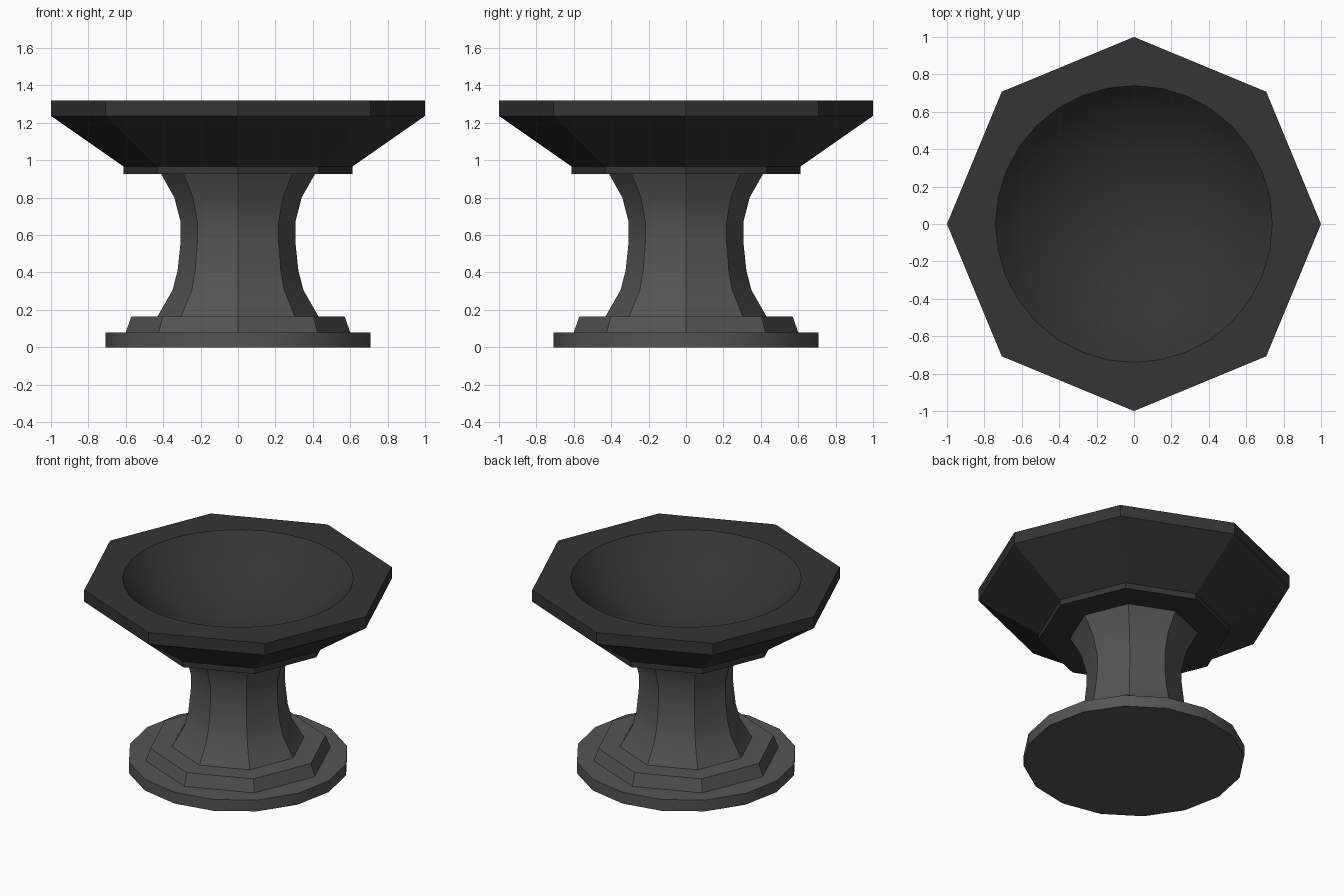
import bpy, bmesh, math

if "Cube" in bpy.data.objects:
    bpy.data.objects.remove(bpy.data.objects["Cube"])


def make_grey(name, v):
    mat = bpy.data.materials.new(name)
    mat.diffuse_color = (v, v, v, 1)
    mat.use_nodes = True
    mat.node_tree.nodes["Principled BSDF"].inputs["Base Color"].default_value = mat.diffuse_color
    return mat


dark = make_grey("dark_stone", 0.035)
stone = make_grey("stone", 0.09)


def loft(bm, profile, n):
    """Stack n-sided rings of (radius, z), skin them and return the rings."""
    rings = [[bm.verts.new((r * math.cos(math.tau * i / n),
                            r * math.sin(math.tau * i / n), z))
              for i in range(n)] for r, z in profile]
    for a, b in zip(rings, rings[1:]):
        for i in range(n):
            j = (i + 1) % n
            bm.faces.new((a[i], a[j], b[j], b[i]))
    return rings


def finish(bm, name, mat):
    bmesh.ops.recalc_face_normals(bm, faces=bm.faces)
    mesh = bpy.data.meshes.new(name)
    bm.to_mesh(mesh)
    bm.free()
    obj = bpy.data.objects.new(name, mesh)
    bpy.context.collection.objects.link(obj)
    mesh.materials.append(mat)
    bpy.ops.object.select_all(action='DESELECT')
    obj.select_set(True)
    bpy.context.view_layer.objects.active = obj
    bpy.ops.object.shade_smooth_by_angle(angle=math.radians(24))
    return obj


def turned(name, profile, n, mat):
    """Closed n-sided solid from a profile."""
    bm = bmesh.new()
    rings = loft(bm, profile, n)
    bm.faces.new(rings[0])
    bm.faces.new(rings[-1])
    return finish(bm, name, mat)


# Round foot, octagonal plinth and waisted octagonal column
turned("foot", [(0.709, 0), (0.709, 0.08)], 16, stone)
turned("plinth", [(0.6, 0.08), (0.57, 0.165)], 8, stone)
turned("column", [(0.43, 0.165), (0.35, 0.305), (0.323, 0.41), (0.307, 0.56),
                  (0.307, 0.67), (0.34, 0.80), (0.412, 0.927)], 8, stone)

# Octagonal bowl with a round, spherical basin
TOP, SIDES, SEG = 1.32, 8, 32
BASIN_R, DEPTH, STEPS = 0.74, 0.36, 10
bm = bmesh.new()
outer = loft(bm, [(0.613, 0.927), (0.613, 0.967), (1.0, 1.237), (1.0, TOP)],
             SIDES)
bm.faces.new(outer[0])
sphere_r = (BASIN_R ** 2 + DEPTH ** 2) / (2 * DEPTH)
half = math.asin(BASIN_R / sphere_r)
arc = []
for k in range(STEPS):
    a = half * (1 - k / STEPS)
    arc.append((sphere_r * math.sin(a),
                TOP - DEPTH + sphere_r * (1 - math.cos(a))))
basin = loft(bm, arc, SEG)
centre = bm.verts.new((0, 0, TOP - DEPTH))
for i in range(SEG):
    bm.faces.new((basin[-1][i], basin[-1][(i + 1) % SEG], centre))

# Flat rim between the octagon and the basin circle
per = SEG // SIDES
for i in range(SIDES):
    inner = [basin[0][(i * per + k) % SEG] for k in range(per, -1, -1)]
    bm.faces.new([outer[-1][i], outer[-1][(i + 1) % SIDES]] + inner)
finish(bm, "bowl", dark)
